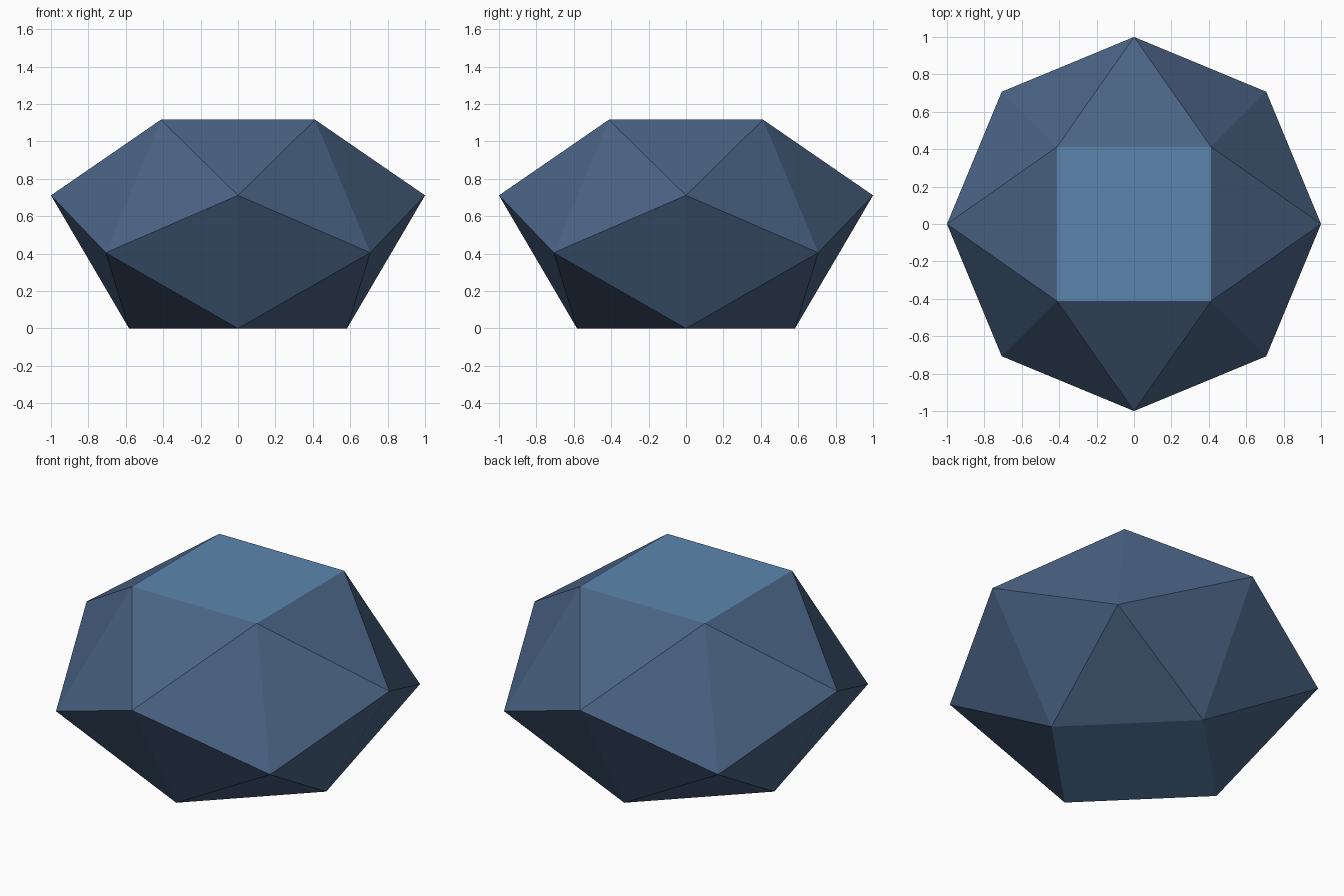
import bpy, bmesh, math

if "Cube" in bpy.data.objects:
    bpy.data.objects.remove(bpy.data.objects["Cube"])

HEIGHT = 1.1157      # overall height
UPPER, LOWER = 0.711, 0.4047   # heights of the two zigzag rim levels
CAP_R, RIM_R = 0.5828, 1.0     # radius of the square caps and of the rim


def material(name, color):
    mat = bpy.data.materials.new(name)
    mat.diffuse_color = (*color, 1.0)
    mat.use_nodes = True
    mat.node_tree.nodes["Principled BSDF"].inputs["Base Color"].default_value = mat.diffuse_color
    return mat


def ring(bm, radius, z, start):
    """Four points, a quarter turn apart."""
    angles = [math.radians(start + 90 * i) for i in range(4)]
    return [bm.verts.new((radius * math.cos(a), radius * math.sin(a), z)) for a in angles]


bm = bmesh.new()
top = ring(bm, CAP_R, HEIGHT, 45)
upper = ring(bm, RIM_R, UPPER, 0)
lower = ring(bm, RIM_R, LOWER, 45)
bottom = ring(bm, CAP_R, 0, 0)

# Square caps
bm.faces.new(top)
bm.faces.new(bottom[::-1])

# Triangular facets, repeated around four quarters
for i in range(4):
    j = (i + 1) % 4
    for tri in (
        (top[i - 1], upper[i], top[i]),
        (top[i], upper[i], lower[i]),
        (top[i], lower[i], upper[j]),
        (upper[i], bottom[i], lower[i]),
        (lower[i], bottom[j], upper[j]),
        (lower[i], bottom[i], bottom[j]),
    ):
        bm.faces.new(tri)

# Caps are a brighter blue than the triangles
for f in bm.faces:
    f.material_index = 1 if len(f.verts) == 4 else 0
    f.smooth = False
bmesh.ops.recalc_face_normals(bm, faces=bm.faces[:])

mesh = bpy.data.meshes.new("faceted_solid")
bm.to_mesh(mesh)
bm.free()
mesh.materials.append(material("slate_blue", (0.069, 0.127, 0.235)))
mesh.materials.append(material("steel_blue", (0.105, 0.24, 0.42)))
bpy.context.collection.objects.link(bpy.data.objects.new("faceted_solid", mesh))
